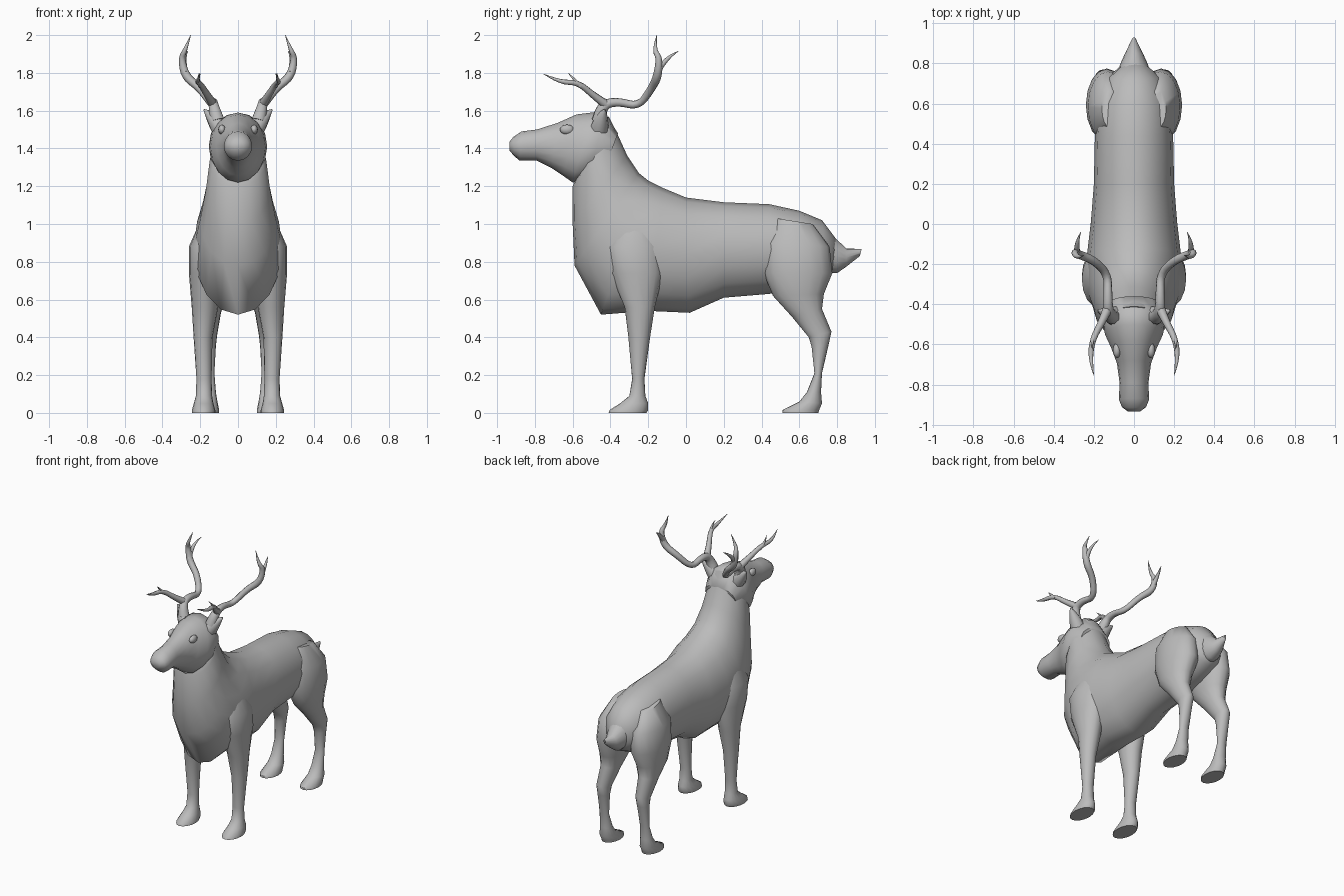
import bpy
import bmesh
from math import cos, sin, tau
from mathutils import Vector

default_cube = bpy.data.objects.get("Cube")
if default_cube:
    bpy.data.objects.remove(default_cube, do_unlink=True)

SIDES = 16
hide_grey = bpy.data.materials.new("plain grey")
hide_grey.diffuse_color = (0.5, 0.5, 0.5, 1)
hide_grey.use_nodes = True
shader = hide_grey.node_tree.nodes["Principled BSDF"]
shader.inputs["Base Color"].default_value = hide_grey.diffuse_color


def finish(obj):
    """Give an object its colour and smooth shading."""
    obj.data.materials.clear()
    obj.data.materials.append(hide_grey)
    bpy.ops.object.select_all(action="DESELECT")
    obj.select_set(True)
    bpy.context.view_layer.objects.active = obj
    bpy.ops.object.shade_smooth_by_angle(angle=1.0)
    return obj


def finish_bmesh(name, bm):
    bmesh.ops.recalc_face_normals(bm, faces=bm.faces)
    mesh = bpy.data.meshes.new(name)
    bm.to_mesh(mesh)
    bm.free()
    obj = bpy.data.objects.new(name, mesh)
    bpy.context.collection.objects.link(obj)
    return finish(obj)


def loft(name, sections, side=1):
    """Skin oval sections: edge point (y, z), opposite edge (y, z), half width, centre x."""
    bm = bmesh.new()
    rings = []
    for ya, za, yb, zb, width, *offset in sections:
        edge, opposite = Vector((0, ya, za)), Vector((0, yb, zb))
        middle, reach = (edge + opposite) / 2, (edge - opposite) / 2
        middle.x = side * offset[0] if offset else 0
        ring = []
        for i in range(SIDES):
            angle = tau * i / SIDES
            across = Vector((width * sin(angle), 0, 0))
            ring.append(bm.verts.new(middle + reach * cos(angle) + across))
        rings.append(ring)
    for first, second in zip(rings, rings[1:]):
        for i in range(SIDES):
            j = (i + 1) % SIDES
            bm.faces.new((first[i], first[j], second[j], second[i]))
    bm.faces.new(rings[0])
    bm.faces.new(rings[-1])
    return finish_bmesh(name, bm)


def branch(name, points, side):
    """Tapered round tube through points (x, y, z, radius)."""
    curve = bpy.data.curves.new(name, "CURVE")
    curve.dimensions = "3D"
    curve.bevel_depth = 1
    curve.bevel_resolution = 2
    curve.resolution_u = 4
    curve.use_fill_caps = True
    spline = curve.splines.new("NURBS")
    spline.points.add(len(points) - 1)
    for point, (x, y, z, radius) in zip(spline.points, points):
        point.co = (side * x, y, z, 1)
        point.radius = radius
    spline.use_endpoint_u = True
    spline.order_u = 3
    obj = bpy.data.objects.new(name, curve)
    bpy.context.collection.objects.link(obj)
    bpy.ops.object.select_all(action="DESELECT")
    obj.select_set(True)
    bpy.context.view_layer.objects.active = obj
    bpy.ops.object.convert(target="MESH")
    return finish(bpy.context.view_layer.objects.active)


# Trunk and neck, from rump to back of the skull
loft("body", [
    (.81, .90, .79, .76, .05),
    (.72, 1.02, .75, .72, .13),
    (.6, 1.07, .62, .66, .18),
    (.44, 1.105, .44, .63, .195),
    (.2, 1.115, .2, .61, .2),
    (0, 1.14, .02, .53, .215),
    (-.12, 1.19, -.2, .54, .235),
    (-.2, 1.23, -.45, .52, .235),
    (-.25, 1.27, -.59, .78, .2),
    (-.31, 1.36, -.6, 1, .17),
    (-.36, 1.47, -.6, 1.2, .15),
    (-.41, 1.57, -.56, 1.3, .13),
])

# Head with a blunt muzzle
loft("head", [
    (-.36, 1.48, -.42, 1.32, .12),
    (-.43, 1.59, -.52, 1.23, .155),
    (-.5, 1.59, -.6, 1.22, .145),
    (-.58, 1.58, -.65, 1.255, .115),
    (-.68, 1.535, -.71, 1.295, .085),
    (-.79, 1.5, -.79, 1.335, .072),
    (-.87, 1.49, -.88, 1.335, .075),
    (-.915, 1.46, -.91, 1.36, .06),
    (-.935, 1.435, -.935, 1.39, .03),
])

# Short pointed tail
loft("tail", [
    (.73, .98, .77, .74, .08),
    (.79, .925, .8, .74, .07),
    (.85, .87, .85, .775, .045),
    (.93, .868, .92, .83, .008),
])

for side, label in ((1, "left"), (-1, "right")):
    # Front leg, from shoulder to hoof
    loft(label + "_front_leg", [
        (-.34, 1.04, -.2, 1.04, .03, .16),
        (-.42, .88, -.13, .88, .09, .17),
        (-.4, .74, -.12, .74, .085, .175),
        (-.325, .56, -.165, .56, .07, .175),
        (-.305, .4, -.19, .4, .05, .185),
        (-.285, .18, -.22, .18, .04, .18),
        (-.3, .09, -.215, .09, .043, .18),
        (-.35, .05, -.2, .05, .052, .182),
        (-.405, .015, -.2, .015, .062, .182),
        (-.41, 0, -.21, 0, .062, .182),
    ], side)

    # Hind leg with thigh, hock and hoof
    loft(label + "_hind_leg", [
        (.48, 1.03, .67, 1, .04, .12),
        (.41, .9, .76, .88, .1, .13),
        (.41, .74, .775, .74, .105, .135),
        (.46, .62, .73, .63, .085, .145),
        (.56, .51, .72, .55, .06, .15),
        (.65, .4, .77, .43, .045, .155),
        (.665, .35, .755, .36, .04, .157),
        (.68, .21, .72, .21, .035, .16),
        (.64, .11, .715, .11, .043, .16),
        (.6, .06, .72, .05, .052, .16),
        (.51, .015, .705, .015, .06, .16),
        (.51, 0, .7, 0, .06, .16),
    ], side)

    # Ear, a small flattened cone pointing outward
    branch(label + "_ear", [
        (.09, -.46, 1.5, .05),
        (.13, -.45, 1.56, .045),
        (.18, -.43, 1.605, .004),
    ], side)

    # Antler beam sweeping back and up, with three tines
    branch(label + "_antler_beam", [
        (.11, -.46, 1.55, .04),
        (.13, -.45, 1.63, .028),
        (.13, -.36, 1.65, .022),
        (.13, -.25, 1.62, .02),
        (.2, -.18, 1.72, .021),
        (.28, -.15, 1.78, .024),
        (.3, -.14, 1.88, .017),
        (.28, -.17, 1.92, .012),
        (.25, -.155, 2, .001),
    ], side)
    branch(label + "_rear_tine", [
        (.28, -.155, 1.8, .018),
        (.295, -.11, 1.88, .014),
        (.265, -.04, 1.915, .001),
    ], side)
    branch(label + "_brow_tine", [
        (.13, -.42, 1.63, .025),
        (.16, -.49, 1.68, .018),
        (.205, -.57, 1.75, .015),
        (.22, -.67, 1.75, .012),
        (.2, -.755, 1.795, .001),
    ], side)
    branch(label + "_small_tine", [
        (.2, -.56, 1.73, .012),
        (.215, -.59, 1.765, .008),
        (.205, -.625, 1.8, .001),
    ], side)

    # Almond-shaped eye
    bm = bmesh.new()
    bmesh.ops.create_uvsphere(bm, u_segments=12, v_segments=8, radius=1)
    bmesh.ops.scale(bm, vec=(.02, .038, .026), verts=bm.verts)
    bmesh.ops.translate(bm, vec=(side * .085, -.63, 1.5), verts=bm.verts)
    finish_bmesh(label + "_eye", bm)
